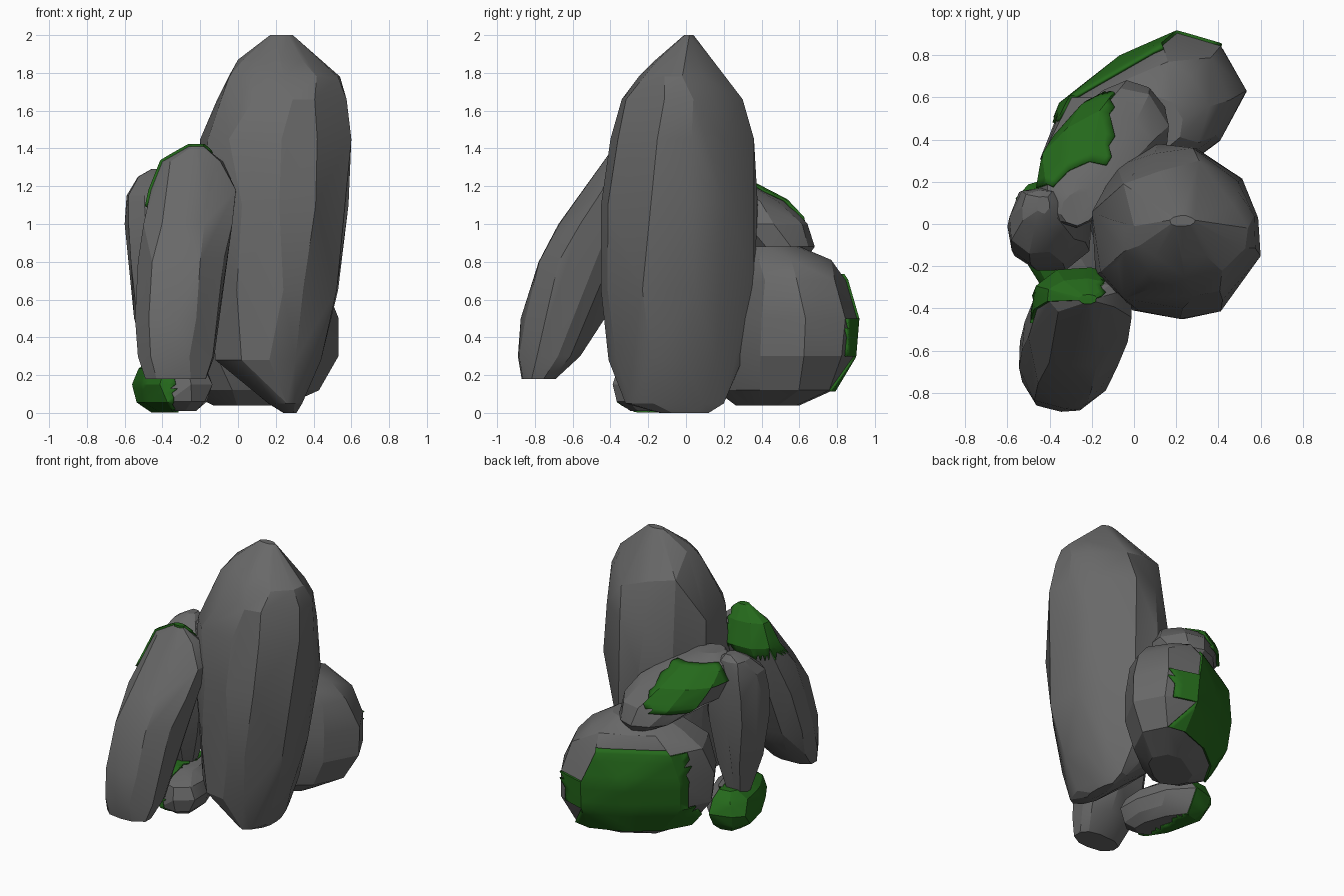
import bpy, bmesh, math, random
from mathutils import Vector, Matrix

if "Cube" in bpy.data.objects:
    bpy.data.objects.remove(bpy.data.objects["Cube"])

random.seed(4)


def material(name, color):
    mat = bpy.data.materials.new(name)
    mat.diffuse_color = (*color, 1)
    mat.use_nodes = True
    mat.node_tree.nodes["Principled BSDF"].inputs["Base Color"].default_value = mat.diffuse_color
    return mat


moss_mat = material("moss_green", (0.018, 0.14, 0.011))
stone_mat = material("dark_stone", (0.14, 0.14, 0.14))


def finish(name, bm, angle, mat):
    mesh = bpy.data.meshes.new(name)
    bm.to_mesh(mesh)
    bm.free()
    mesh.materials.append(mat)
    obj = bpy.data.objects.new(name, mesh)
    bpy.context.collection.objects.link(obj)
    bpy.ops.object.select_all(action='DESELECT')
    obj.select_set(True)
    bpy.context.view_layer.objects.active = obj
    bpy.ops.object.shade_smooth_by_angle(angle=math.radians(angle))
    return obj


def fit(values, lo, hi):
    a, b = min(values), max(values)
    return [lo + (v - a) / (b - a) * (hi - lo) for v in values]


# Boulder: convex hull of irregular rings; section = (z, x0, x1, y0, y1), turned about z
# power sets how square the rings are (back_power for the +y half); corners adds hull points
def rock(name, sections, turn=0, sides=10, power=2.5, back_power=None, corners=()):
    bm = bmesh.new()
    rot = Matrix.Rotation(math.radians(turn), 3, 'Z')
    wobble = [random.uniform(-.16, .16) for _ in range(sides)]
    for z, x0, x1, y0, y1 in sections:
        xs, ys = [], []
        for i in range(sides):
            t = (i + .3 + wobble[i] + random.uniform(-.15, .15)) * math.tau / sides
            c, s = math.cos(t), math.sin(t)
            p = back_power if back_power and s > 0 else power
            r = random.uniform(.95, 1.02) / (abs(c) ** p + abs(s) ** p) ** (1 / p)
            xs.append(c * r)
            ys.append(s * r)
        for x, y in zip(fit(xs, x0, x1), fit(ys, y0, y1)):
            bm.verts.new(rot @ Vector((x, y, z)))
    for c in corners:
        bm.verts.new(c)
    res = bmesh.ops.convex_hull(bm, input=bm.verts)
    junk = {g for g in res['geom_interior'] + res['geom_unused'] if isinstance(g, bmesh.types.BMVert)}
    bmesh.ops.delete(bm, geom=[v for v in junk if v.is_valid], context='VERTS')
    # Merge nearly flat facets into broad planes
    bmesh.ops.dissolve_limit(bm, angle_limit=math.radians(5), verts=bm.verts, edges=bm.edges)
    bmesh.ops.recalc_face_normals(bm, faces=bm.faces)
    return finish(name, bm, 20, stone_mat)


# Moss: ragged patch lifted off the rock where facets look along 'facing' inside a box
def moss(name, source, facing, limit, lo, hi, thick=.014):
    bm = bmesh.new()
    bm.from_mesh(source.data)
    facing = Vector(facing).normalized()
    bmesh.ops.triangulate(bm, faces=bm.faces)
    bmesh.ops.subdivide_edges(bm, edges=bm.edges, cuts=3, use_grid_fill=True)
    bmesh.ops.triangulate(bm, faces=bm.faces)
    bm.normal_update()
    drop = []
    for f in bm.faces:
        c = f.calc_center_median()
        inside = all(lo[i] < c[i] < hi[i] for i in range(3))
        if not inside or f.normal.dot(facing) < limit:
            drop.append(f)
    bmesh.ops.delete(bm, geom=drop, context='FACES')
    obj = finish(name, bm, 20, moss_mat)
    mod = obj.modifiers.new("thickness", 'SOLIDIFY')
    mod.thickness = thick
    mod.offset = 1
    return obj


# Tall main stone
rock("tall_stone", [
    (0.0, .24, .31, -.14, .12), (.05, .16, .34, -.32, .2), (.28, -.12, .44, -.41, .30),
    (.65, -.16, .53, -.45, .36), (1.1, -.2, .585, -.45, .38), (1.45, -.2, .60, -.40, .36),
    (1.66, -.11, .575, -.34, .30), (1.78, -.05, .54, -.25, .18), (1.87, 0, .42, -.16, .1),
    (2.0, .17, .29, -.01, .04)], sides=11, power=2.4, back_power=1.65,
    corners=[(-.05, .19, 1.75), (.12, .25, 1.72), (-.15, .1, 1.5)])

# Stone leaning at the front left
leaning = rock("leaning_stone", [
    (.18, -.49, -.17, -.87, -.69), (.3, -.53, -.125, -.89, -.56), (.5, -.545, -.115, -.875, -.43),
    (.8, -.53, -.06, -.78, -.34), (1.0, -.5, -.03, -.675, -.27), (1.18, -.46, -.01, -.54, -.22),
    (1.33, -.40, -.08, -.43, -.27), (1.41, -.26, -.18, -.38, -.34)])

# Upright slab at the left
rock("left_stone", [
    (.25, -.48, -.34, -.08, .05), (.5, -.55, -.26, -.17, .11), (.8, -.58, -.2, -.22, .16),
    (1.0, -.6, -.23, -.19, .17), (1.15, -.59, -.28, -.14, .17), (1.25, -.53, -.35, -.02, .16),
    (1.29, -.46, -.4, .05, .13)], sides=9, power=3.5)

# Small stone at the foot, lying diagonally
foot = rock("foot_stone", [
    (.01, -.18, .24, .26, .44), (.06, -.26, .31, .2, .51), (.15, -.28, .34, .17, .53),
    (.23, -.25, .31, .2, .5), (.28, -.08, .24, .26, .42)], turn=110, sides=9)

# Broad boulder at the back
back = rock("back_boulder", [
    (.04, .1, .5, .2, .45), (.12, -.05, .72, .12, .57), (.3, -.18, .82, .08, .65),
    (.5, -.2, .82, .08, .68), (.7, -.15, .75, .1, .66), (.81, 0, .62, .14, .59),
    (.88, .15, .48, .2, .45)], turn=35, power=2.9)

# Sloping stone resting on the boulder
upper = rock("upper_stone", [
    (.83, .24, .43, .33, .53), (.88, .1, .47, .22, .58), (1.0, -.18, .45, .12, .58),
    (1.12, -.27, .32, .12, .54), (1.22, -.28, .12, .13, .42), (1.27, -.24, -.05, .15, .3)],
    turn=40)

# Moss patches
moss("leaning_moss", leaning, (-.3, .8, .6), .4, (-.5, -.6, 1.12), (-.15, 0, 1.5))
moss("foot_moss", foot, (-1, -.2, -.1), -.25, (-.7, -.5, -.1), (-.34, .3, .4), .008)
moss("back_moss", back, (-.5, .85, -.1), .68, (-.36, .35, .08), (.38, 1, .72))
moss("upper_moss", upper, (-.5, .5, .6), .6, (-.48, .18, .98), (-.11, .61, 1.23))
